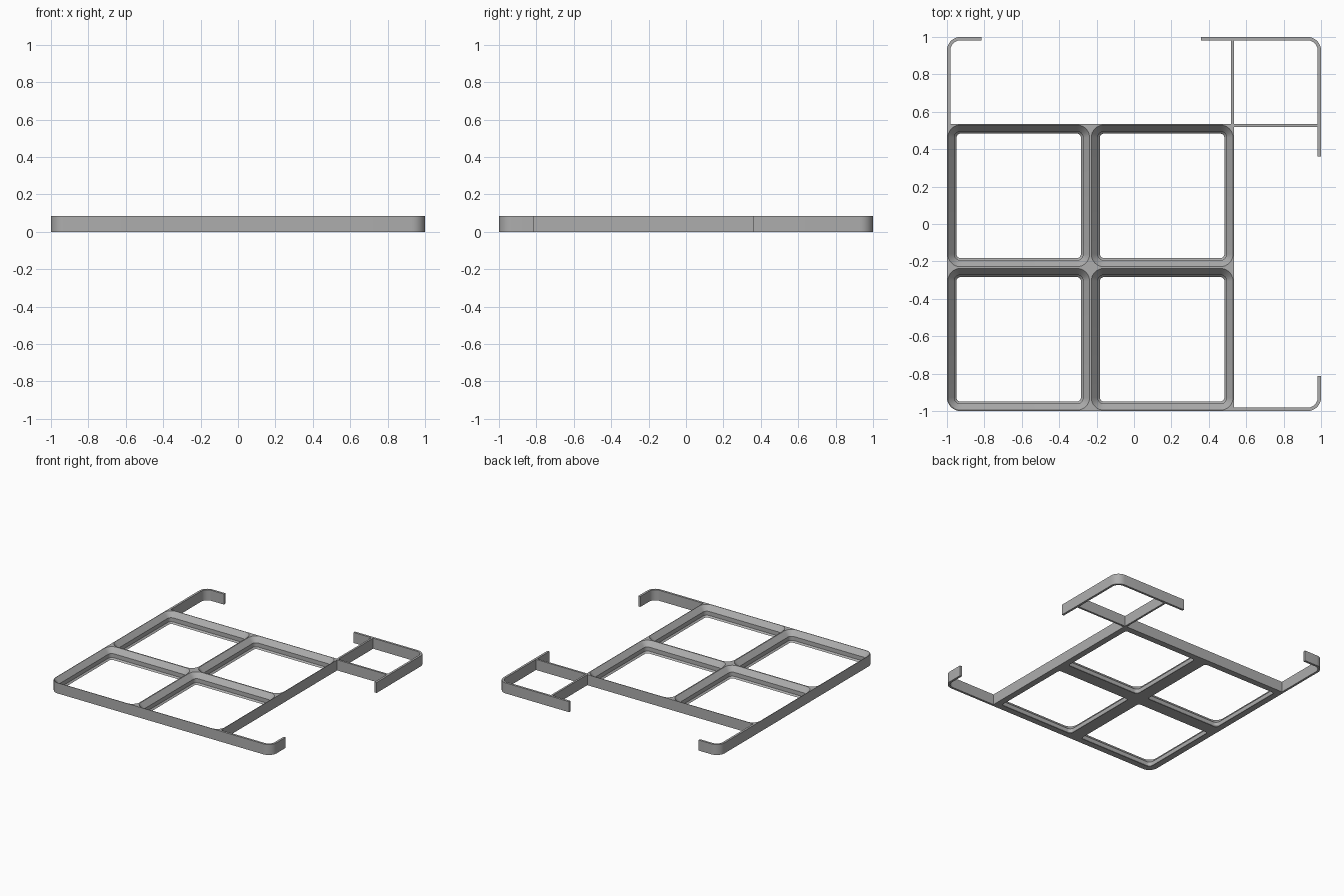
import bpy, bmesh, math

if "Cube" in bpy.data.objects:
    bpy.data.objects.remove(bpy.data.objects["Cube"])

H = 0.086                 # overall height
PITCH = 0.767             # cell spacing
R = 0.072                 # outer corner radius
WALL = 0.018              # thin wall thickness
SEG = 8                   # steps per rounded corner
MID = -1 + PITCH          # shared line between cells
END = -1 + 2 * PITCH      # end of the cell block

grey = bpy.data.materials.new("grey")
grey.diffuse_color = (0.42, 0.42, 0.42, 1)
grey.use_nodes = True
grey.node_tree.nodes["Principled BSDF"].inputs["Base Color"].default_value = grey.diffuse_color


def finish(bm, name):
    bmesh.ops.recalc_face_normals(bm, faces=bm.faces)
    me = bpy.data.meshes.new(name)
    bm.to_mesh(me)
    bm.free()
    me.materials.append(grey)
    ob = bpy.data.objects.new(name, me)
    bpy.context.collection.objects.link(ob)
    bpy.ops.object.select_all(action='DESELECT')
    bpy.context.view_layer.objects.active = ob
    ob.select_set(True)
    bpy.ops.object.shade_smooth_by_angle(angle=math.radians(25))
    return ob


def ring(bm, x0, y0, inset, z, radii):
    """Square loop with one radius per corner, in order NE, NW, SW, SE."""
    verts = []
    c, h = PITCH / 2, PITCH / 2 - inset
    for k, (sx, sy) in enumerate(((1, 1), (-1, 1), (-1, -1), (1, -1))):
        r = radii[k]
        for i in range(SEG + 1):
            a = math.pi / 2 * (k + i / SEG)
            verts.append(bm.verts.new((x0 + c + sx * (h - r) + r * math.cos(a),
                                       y0 + c + sy * (h - r) + r * math.sin(a), z)))
    return verts


# Cell frame: four lofted openings, welded together
bm = bmesh.new()
profile = [(0.0045, H), (0.039, 0.0457), (0.039, 0.0128), (0.051, 0)]
for x0 in (-1, MID):
    for y0 in (-1, MID):
        outer = [0, 0, R if (x0, y0) == (-1, -1) else 0, 0]
        rings = [ring(bm, x0, y0, 0, 0, outer), ring(bm, x0, y0, 0, H, outer)]
        rings += [ring(bm, x0, y0, d, z, [R - d] * 4) for d, z in profile]
        for a, b in zip(rings, rings[1:] + rings[:1]):
            for i in range(len(a)):
                j = (i + 1) % len(a)
                bm.faces.new((a[i], a[j], b[j], b[i]))
bmesh.ops.remove_doubles(bm, verts=bm.verts, dist=1e-5)
inner = [f for f in bm.faces if any(all(abs(v.co[ax] - MID) < 1e-4 for v in f.verts)
                                    for ax in (0, 1))]
bmesh.ops.delete(bm, geom=inner, context='FACES')
finish(bm, "cell_frame")


def arc(sx, sy, r):
    """Points round the corner (sx, sy), from the x side to the y side."""
    k = 1 - R
    return [(sx * (k + r * math.cos(t)), sy * (k + r * math.sin(t)))
            for t in (math.pi / 2 * i / SEG for i in range(SEG + 1))]


def strip(name, outer, inner):
    """Upright wall between two matching plan lines."""
    bm = bmesh.new()
    low, top = ([[bm.verts.new((x, y, z)) for x, y in line] for line in (outer, inner)]
                for z in (0, H))
    n = len(outer)
    for i in range(n - 1):
        for a, b in ((low[0], top[0]), (low[1], top[1]), (low[0], low[1]), (top[0], top[1])):
            bm.faces.new((a[i], a[i + 1], b[i + 1], b[i]))
    for i in (0, n - 1):
        bm.faces.new((low[0][i], low[1][i], top[1][i], top[0][i]))
    finish(bm, name)


def corner_wall(name, sx, sy, y_end, x_end):
    """Rounded corner wall: runs to y_end along the side, to x_end along the edge."""
    i = 1 - WALL
    strip(name,
          [(sx, y_end)] + arc(sx, sy, R) + [(x_end, sy)],
          [(sx * i, y_end)] + arc(sx, sy, R - WALL) + [(x_end, sy * i)])


# Corner walls around the open margins
corner_wall("front_right_wall", 1, -1, -0.813, END)
corner_wall("back_left_wall", -1, 1, END, -0.815)
corner_wall("back_right_wall", 1, 1, 0.362, 0.357)

# Ribs tying the back right corner to the frame
a, b, far = END - 0.016, END, 1 - WALL
strip("rib_along_y", [(a, b), (a, far)], [(b, b), (b, far)])
strip("rib_along_x", [(b, a), (far, a)], [(b, b), (far, b)])
